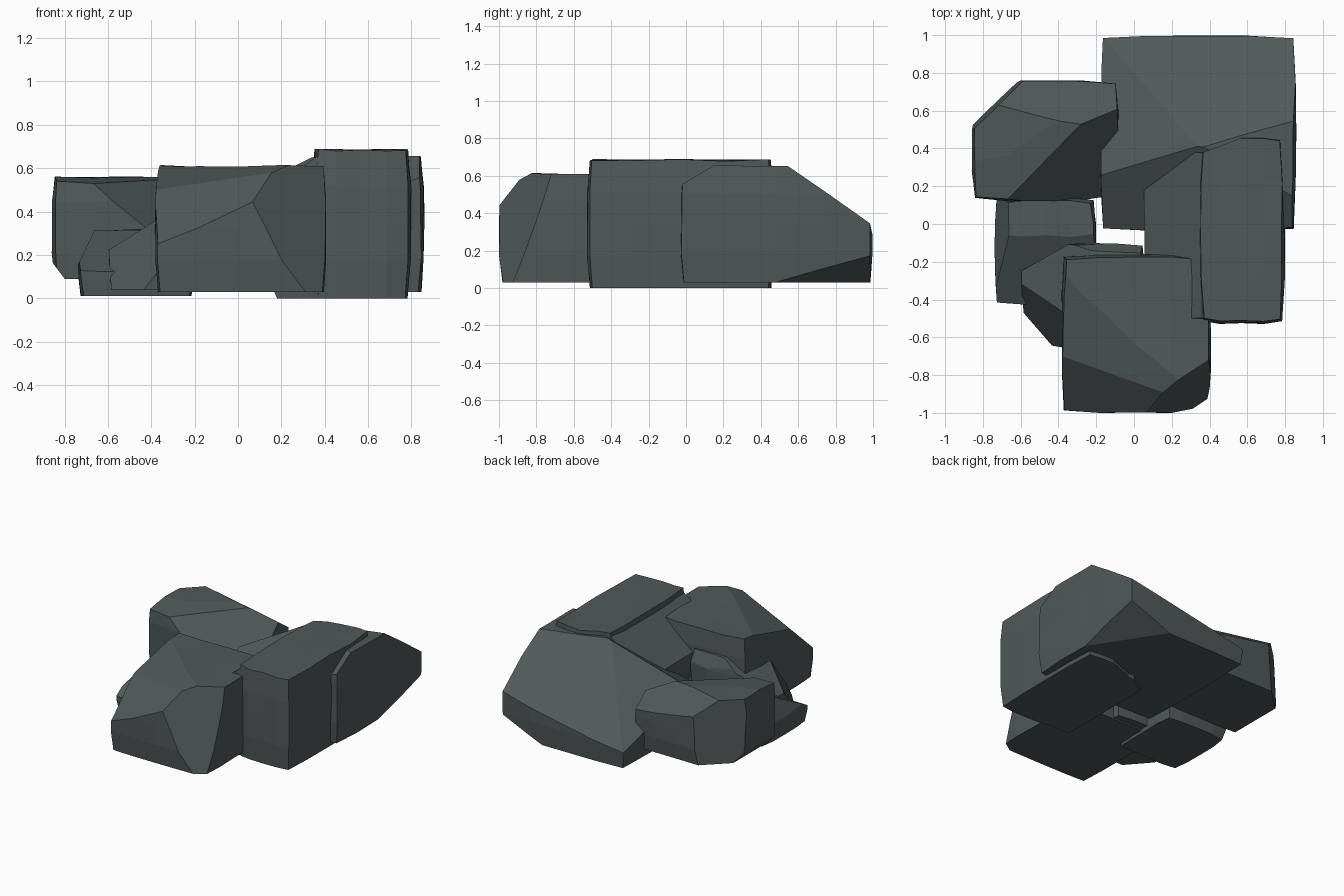
import bpy, bmesh, random
from mathutils import Vector

stone = bpy.data.materials.new("stone")
stone.diffuse_color = (0.08, 0.10, 0.10, 1)


def rock(name, lo, hi, cuts, seed):
    """Gridded box with slightly uneven sides, chipped by planes (three points each)."""
    rng = random.Random(seed)
    lo, hi = Vector(lo), Vector(hi)
    mid, size = (lo + hi) / 2, hi - lo
    bm = bmesh.new()
    bmesh.ops.create_cube(bm, size=1)
    bmesh.ops.subdivide_edges(bm, edges=bm.edges[:], cuts=3, use_grid_fill=True)
    for v in bm.verts:
        on_faces = sum(abs(c) > 0.49 for c in v.co)
        v.co = Vector(mid[i] + v.co[i] * size[i] for i in range(3))
        # corners and edges sit a little inside the bounds
        inset = 0.012 * (on_faces - 1) + rng.uniform(0, 0.008)
        d = v.co - mid
        for i in (0, 1):
            if abs(abs(d[i]) - size[i] / 2) < 1e-4:
                v.co[i] -= inset if d[i] > 0 else -inset
        if abs(d.z - size.z / 2) < 1e-4:
            v.co.z -= rng.uniform(0, 0.012)
    for a, b, c in cuts:
        a, b, c = Vector(a), Vector(b), Vector(c)
        n = (b - a).cross(c - a).normalized()
        if n.dot(mid - a) > 0:
            n = -n
        bmesh.ops.bisect_plane(bm, geom=bm.verts[:] + bm.edges[:] + bm.faces[:],
                               plane_co=a, plane_no=n, clear_outer=True)
        rim = [e for e in bm.edges if e.is_boundary]
        if rim:
            bmesh.ops.holes_fill(bm, edges=rim, sides=0)
    bmesh.ops.recalc_face_normals(bm, faces=bm.faces[:])
    me = bpy.data.meshes.new(name)
    bm.to_mesh(me)
    bm.free()
    me.materials.append(stone)
    bpy.context.collection.objects.link(bpy.data.objects.new(name, me))


# large back slab with long sloping back and a chipped inner side
rock("back_rock", (-0.18, -0.04, 0.03), (0.86, 1.0, 0.66), [
    ((0.85, 0.55, 0.65), (0.85, 0.98, 0.35), (-0.17, 1.0, 0.14)),
    ((0.33, 0.41, 0.645), (-0.17, 0.26, 0.39), (-0.17, 1.0, 0.14)),
    ((0.33, 0.41, 0.645), (-0.17, 0.26, 0.39), (0.06, 0.2, 0.43)),
    ((0.85, 0.46, 0.03), (0.85, 1.0, 0.18), (0.5, 1.0, 0.03)),
], 1)

# tall right block, and its lower shoulder sloping toward the middle
rock("right_rock", (0.34, -0.53, 0.0), (0.8, 0.47, 0.69), [
    ((0.34, 0.37, 0.5), (0.58, 0.46, 0.5), (0.34, 0.37, 0.1)),
], 2)
rock("right_rock_shoulder", (0.05, -0.51, 0.0), (0.5, 0.39, 0.66), [
    ((0.35, 0, 0.645), (0.35, 0.4, 0.645), (0.06, 0.2, 0.42)),
    ((0.05, 0, 0.3), (0.05, 0.3, 0.3), (0.18, 0, 0.0)),
    ((0.06, 0.2, 0.5), (0.32, 0.38, 0.5), (0.06, 0.2, 0.1)),
], 7)

# front block with two broken front corners
rock("front_rock", (-0.385, -1.0, 0.03), (0.41, -0.16, 0.615), [
    ((-0.38, -0.3, 0.6), (0.18, -0.87, 0.59), (-0.38, -0.7, 0.5)),
    ((-0.38, -0.7, 0.5), (0.1, -0.94, 0.51), (-0.36, -0.98, 0.26)),
    ((0.4, -0.72, 0.6), (0.06, -0.985, 0.49), (0.405, -0.88, 0.13)),
], 3)

# left back block, chipped on the inner side and outer corner
rock("left_back_rock", (-0.86, 0.12, 0.09), (-0.08, 0.76, 0.565), [
    ((-0.67, 0.13, 0.53), (-0.28, 0.54, 0.56), (-0.14, 0.13, 0.10)),
    ((-0.08, 0.74, 0.37), (-0.6, 0.73, 0.47), (-0.32, 0.54, 0.55)),
    ((-0.82, 0.54, 0.4), (-0.61, 0.74, 0.4), (-0.84, 0.54, 0.1)),
    ((-0.86, 0.3, 0.17), (-0.86, 0.5, 0.17), (-0.8, 0.3, 0.09)),
    ((-0.86, 0.13, 0.54), (-0.68, 0.13, 0.53), (-0.32, 0.54, 0.555)),
], 4)

# low left rock, ramped toward the front
rock("left_low_rock", (-0.74, -0.43, 0.01), (-0.2, 0.14, 0.32), [
    ((-0.7, -0.05, 0.32), (-0.4, -0.05, 0.32), (-0.6, -0.43, 0.12)),
    ((-0.74, 0, 0.15), (-0.74, -0.2, 0.15), (-0.66, 0, 0.32)),
], 5)

# wedge filling the gap behind the front block
rock("middle_rock", (-0.6, -0.66, 0.04), (0.06, -0.1, 0.46), [
    ((-0.6, -0.3, 0.22), (-0.6, -0.15, 0.22), (-0.25, -0.2, 0.44)),
    ((-0.55, -0.35, 0.25), (-0.35, -0.58, 0.25), (-0.6, -0.43, 0.07)),
    ((-0.6, -0.25, 0.2), (-0.35, -0.11, 0.3), (-0.6, -0.25, 0.05)),
    ((-0.3, -0.14, 0.46), (0.05, -0.14, 0.42), (0, -0.1, 0.34)),
], 6)
